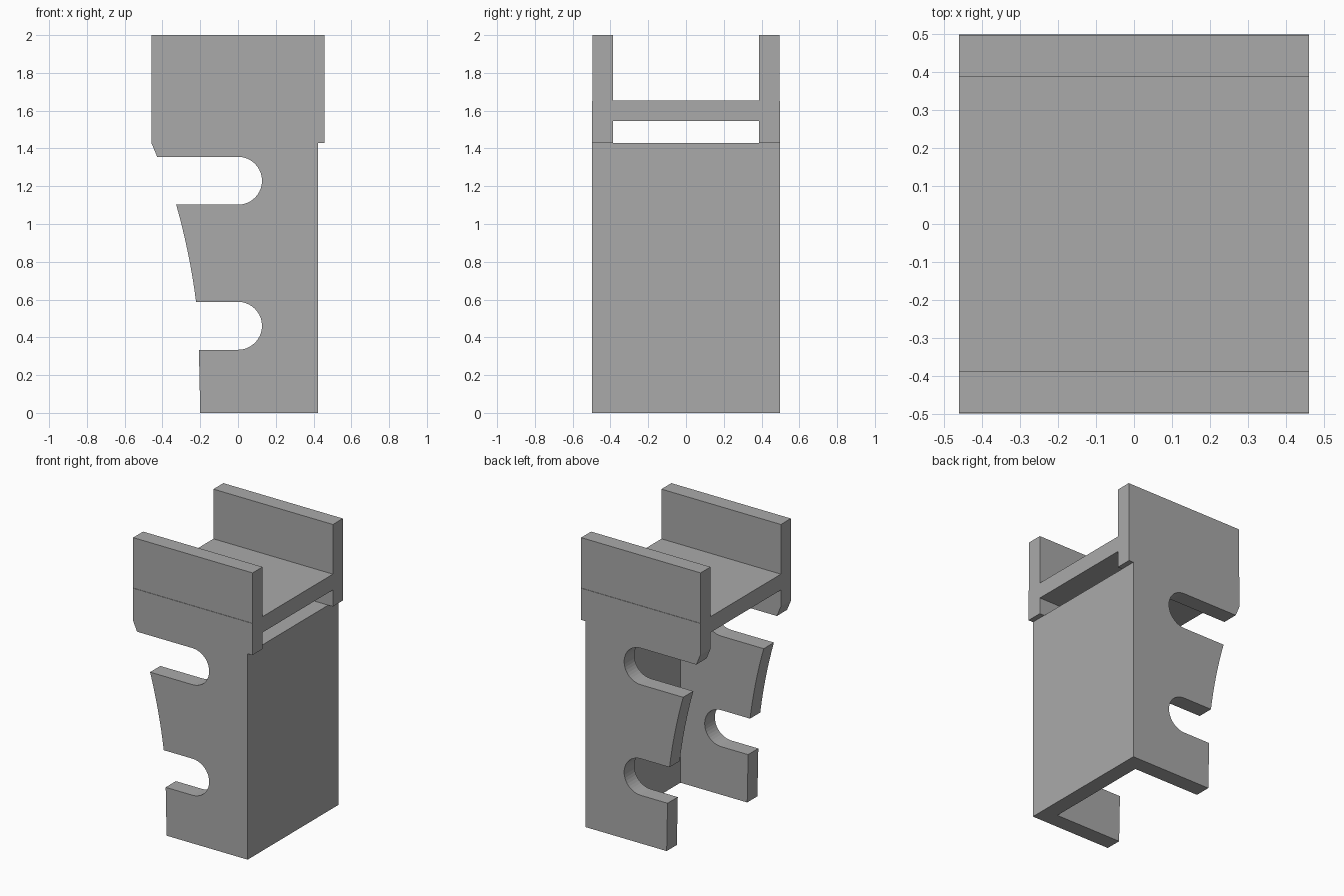
import bpy, bmesh
from math import pi, sin, cos

cube = bpy.data.objects.get("Cube")
if cube:
    bpy.data.objects.remove(cube)

grey = bpy.data.materials.new("plain grey")
grey.use_nodes = True
colour = (0.4, 0.4, 0.4, 1)
grey.diffuse_color = colour
grey.node_tree.nodes["Principled BSDF"].inputs["Base Color"].default_value = colour

HALF_X = 0.459      # half length of the upper tray
OUTER, INNER = 0.495, 0.386   # outer and inner faces of the side walls
BACK = 0.423        # outer face of the back wall
SLOT_R = 0.127


def prism(name, outline, y0, y1):
    """Extrude an (x, z) outline from y0 to y1."""
    bm = bmesh.new()
    face = bm.faces.new([bm.verts.new((x, y0, z)) for x, z in outline])
    new = bmesh.ops.extrude_face_region(bm, geom=[face])["geom"]
    bmesh.ops.translate(bm, vec=(0, y1 - y0, 0),
                        verts=[v for v in new if isinstance(v, bmesh.types.BMVert)])
    bmesh.ops.recalc_face_normals(bm, faces=bm.faces)
    mesh = bpy.data.meshes.new(name)
    bm.to_mesh(mesh)
    bm.free()
    mesh.materials.append(grey)
    obj = bpy.data.objects.new(name, mesh)
    bpy.context.collection.objects.link(obj)
    bpy.context.view_layer.objects.active = obj
    obj.select_set(True)
    return obj


def box(x0, x1, z0, z1):
    return [(x0, z0), (x1, z0), (x1, z1), (x0, z1)]


def slot(z, steps=20):
    """Round end of a slot, from its lower to its upper edge."""
    angles = [-pi / 2 + pi * i / steps for i in range(steps + 1)]
    return [(SLOT_R * cos(a), z + SLOT_R * sin(a)) for a in angles]


# Side wall outline: foot, lower slot, curved finger, upper slot, tray end
LOW, HIGH = 0.461, 1.229
finger = []
for i in range(9):
    t = i / 8
    finger.append((-0.222 - 0.065 * t - 0.04 * t * t,
                   LOW + SLOT_R + t * (HIGH - LOW - 2 * SLOT_R)))
wall = [(-0.2, 0), (-0.207, LOW - SLOT_R)] + slot(LOW) + finger + slot(HIGH)
wall += [(-0.428, HIGH + SLOT_R), (-HALF_X, 1.43), (-HALF_X, 1.65),
         (HALF_X, 1.65), (HALF_X, 1.43), (BACK, 1.43), (BACK, 0)]

# Two mirrored side walls, each with a slightly thinner upper rail
for side, label in ((-1, "front"), (1, "rear")):
    prism(label + "_side_wall", wall, side * INNER, side * (OUTER + 0.003))
    prism(label + "_upper_rail", box(-HALF_X, HALF_X, 1.65, 2),
          side * INNER, side * OUTER)

# Back wall and shelf joining the side walls
prism("back_wall", box(BACK - 0.11, BACK, 0, 1.43), -INNER, INNER)
prism("shelf", box(-HALF_X, HALF_X, 1.545, 1.655), -INNER, INNER)
